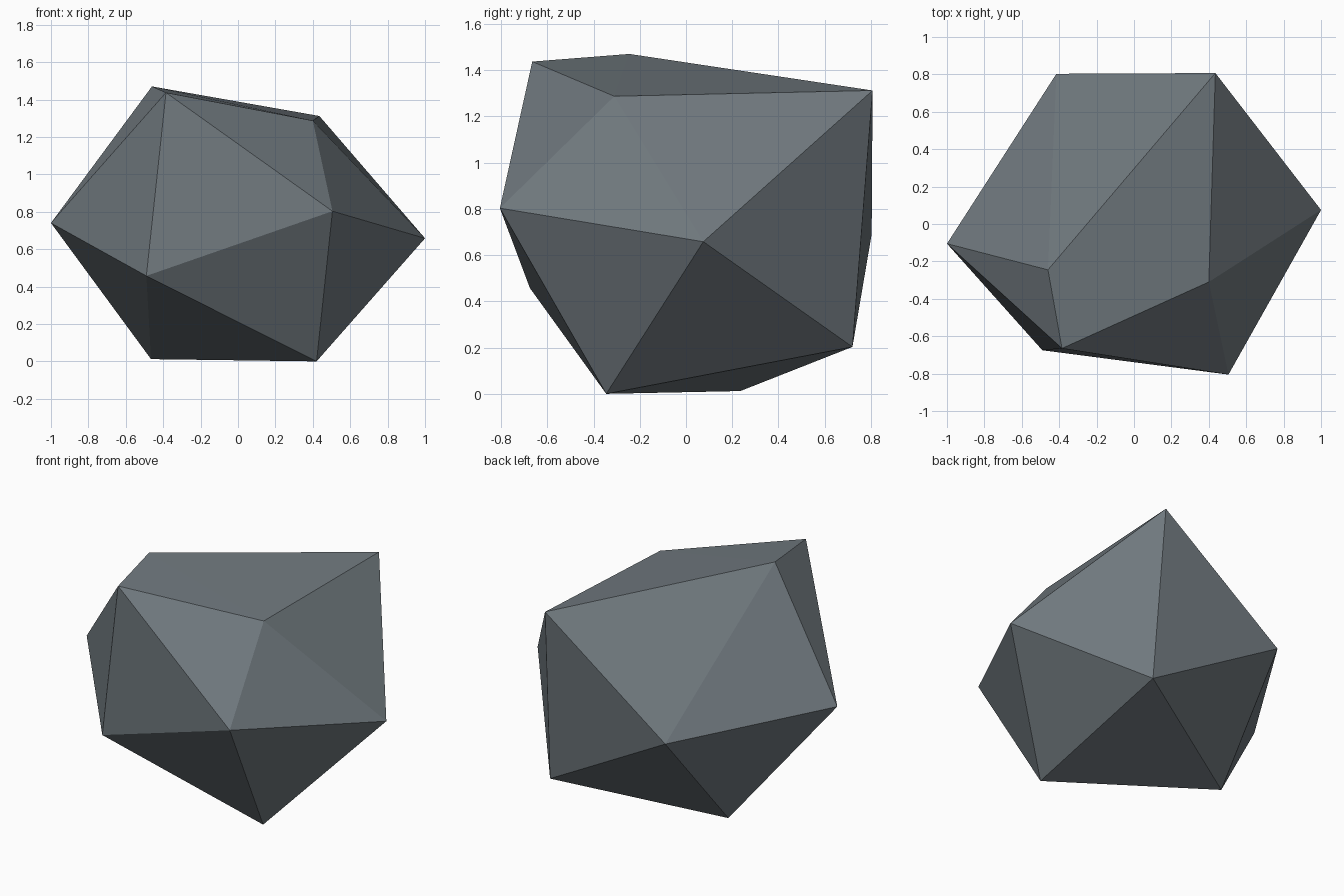
import bpy
import bmesh

if "Cube" in bpy.data.objects:
    bpy.data.objects.remove(bpy.data.objects["Cube"])

# Low-poly boulder: a skewed twelve-cornered stone wrapped in a convex skin
crown = [(-0.46, -0.245, 1.47), (-0.385, -0.665, 1.437),
         (0.40, -0.31, 1.287), (0.435, 0.807, 1.312)]
girdle = [(-1.0, -0.105, 0.74), (-0.49, -0.675, 0.457), (0.505, -0.805, 0.803),
          (1.0, 0.075, 0.658), (0.46, 0.72, 0.203), (-0.415, 0.803, 0.69)]
base = [(0.42, -0.345, 0.0), (-0.465, 0.235, 0.012)]

bm = bmesh.new()
for corner in crown + girdle + base:
    bm.verts.new(corner)
bmesh.ops.convex_hull(bm, input=bm.verts[:])
bmesh.ops.recalc_face_normals(bm, faces=bm.faces[:])

mesh = bpy.data.meshes.new("boulder")
bm.to_mesh(mesh)
bm.free()
mesh.shade_flat()

# Single slate grey colour
stone = bpy.data.materials.new("slate grey stone")
stone.diffuse_color = (0.16, 0.188, 0.207, 1.0)
stone.use_nodes = True
stone.node_tree.nodes["Principled BSDF"].inputs["Base Color"].default_value = stone.diffuse_color
mesh.materials.append(stone)

boulder = bpy.data.objects.new("boulder", mesh)
bpy.context.collection.objects.link(boulder)
